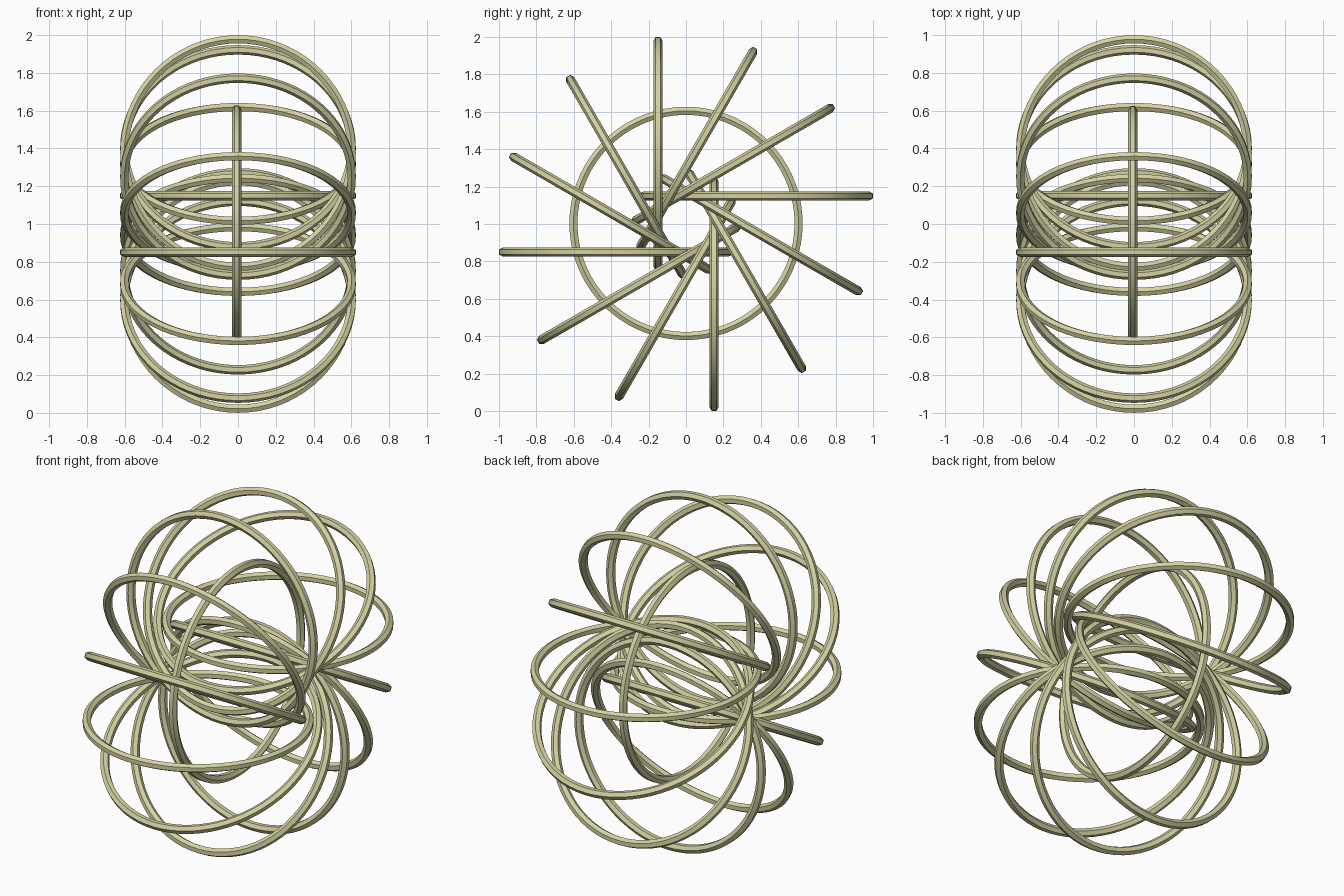
import bpy, math
from mathutils import Matrix, Vector

if "Cube" in bpy.data.objects:
    bpy.data.objects.remove(bpy.data.objects["Cube"])

RINGS = 12
MAJOR, MINOR = 0.602, 0.025   # ring radius, tube radius
SIDES, STEPS = 6, 72          # hexagonal tube, smooth loop
OFFSET, REACH = 0.15, 0.376   # plane offset and radial distance of ring centres
CENTRE = Vector((0, 0, 1.0))

mat = bpy.data.materials.new("pale khaki")
mat.diffuse_color = (0.65, 0.64, 0.36, 1)
mat.use_nodes = True
mat.node_tree.nodes["Principled BSDF"].inputs["Base Color"].default_value = mat.diffuse_color


def ring(name, matrix):
    """Hexagonal-section torus, flat side outward, axis along local z."""
    verts, faces = [], []
    for i in range(STEPS):
        a = 2 * math.pi * i / STEPS
        for j in range(SIDES):
            b = 2 * math.pi * (j + 0.5) / SIDES
            d = MAJOR + MINOR * math.cos(b)
            verts.append((d * math.cos(a), d * math.sin(a), MINOR * math.sin(b)))
            i2, j2 = (i + 1) % STEPS, (j + 1) % SIDES
            faces.append((i * SIDES + j, i2 * SIDES + j, i2 * SIDES + j2, i * SIDES + j2))
    mesh = bpy.data.meshes.new(name)
    mesh.from_pydata(verts, [], faces)
    mesh.materials.append(mat)
    ob = bpy.data.objects.new(name, mesh)
    bpy.context.collection.objects.link(ob)
    ob.matrix_world = matrix
    bpy.context.view_layer.objects.active = ob
    ob.select_set(True)
    bpy.ops.object.shade_smooth_by_angle(angle=math.radians(30))
    ob.select_set(False)


# pinwheel of rings, each standing off the x axis by a small offset
for k in range(RINGS):
    turn = Matrix.Rotation(2 * math.pi * k / RINGS, 4, 'X')
    place = Matrix.Translation((0, -OFFSET, REACH)) @ Matrix.Rotation(math.pi / 2, 4, 'X')
    ring(f"pinwheel_ring_{k + 1}", Matrix.Translation(CENTRE) @ turn @ place)

# single ring crossing the middle
ring("cross_ring", Matrix.Translation(CENTRE + Vector((-0.007, 0, 0.003)))
     @ Matrix.Rotation(math.pi / 2, 4, 'Y'))
